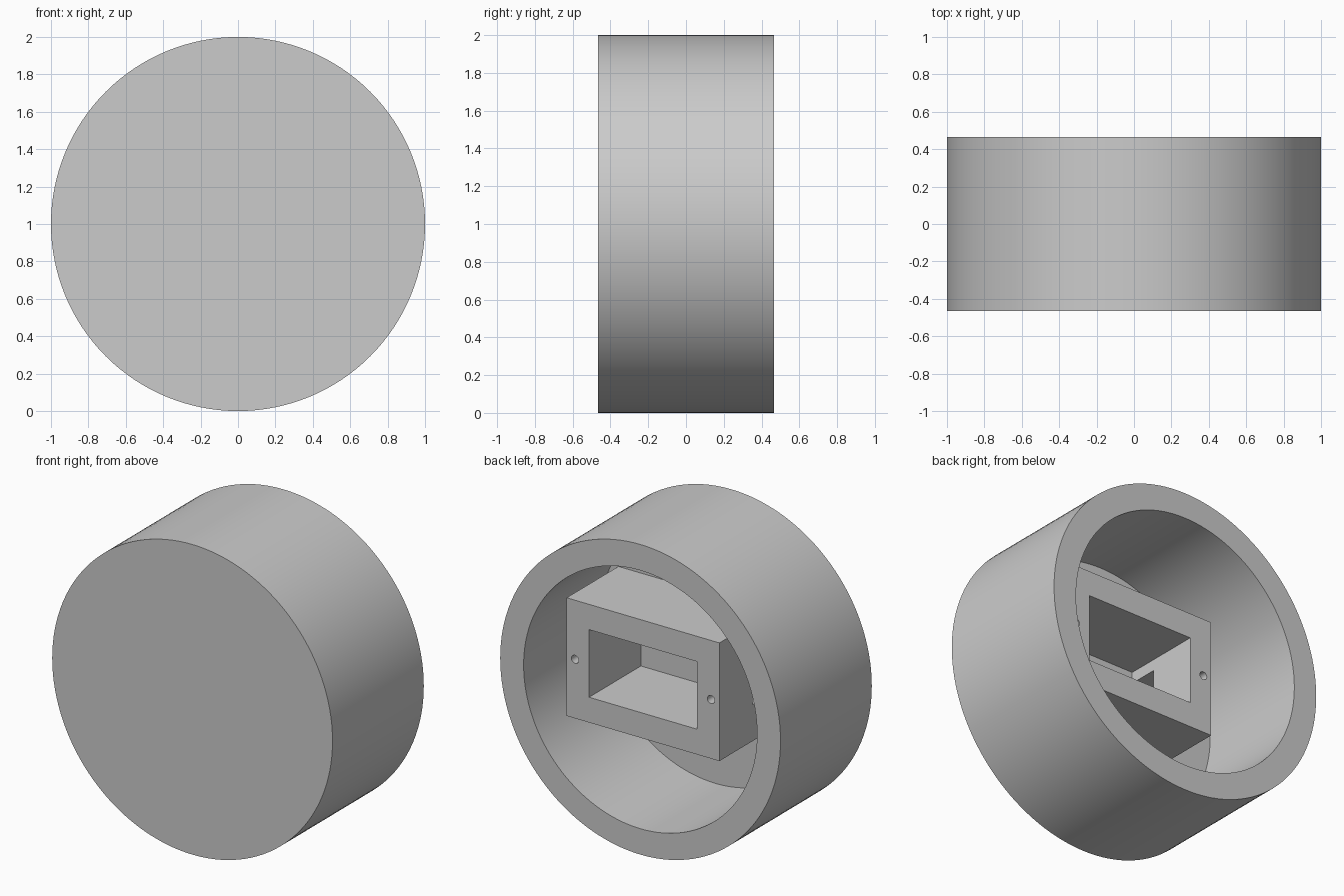
import bpy
from math import radians

cube = bpy.data.objects.get("Cube")
if cube:
    bpy.data.objects.remove(cube, do_unlink=True)

# One plain grey for everything
grey = bpy.data.materials.new("light_grey")
grey.use_nodes = True
colour = (0.6, 0.6, 0.6, 1)
grey.diffuse_color = colour
grey.node_tree.nodes["Principled BSDF"].inputs["Base Color"].default_value = colour

MID = 1.0                  # height of the axis
FRONT, BACK = -0.465, 0.465
FLOOR = -0.30              # inner floor of the cup
BOX_X, BOX_W, BOX_H = 0.147, 1.09, 0.762
BOX_Y = 0.228              # open face of the socket box
POCKET_W, POCKET_H = 0.77, 0.436
SINK = 0.02                # overlap into neighbouring parts


def finish(name):
    obj = bpy.context.object
    obj.name = obj.data.name = name
    obj.data.materials.append(grey)
    bpy.ops.object.transform_apply(location=True, rotation=True, scale=True)
    return obj


def rod(name, radius, y0, y1, x=0.0, sides=128):
    """Cylinder lying along y."""
    bpy.ops.mesh.primitive_cylinder_add(
        vertices=sides, radius=radius, depth=y1 - y0,
        location=(x, (y0 + y1) / 2, MID), rotation=(radians(90), 0, 0))
    return finish(name)


def block(name, x0, x1, y0, y1, height):
    """Box centred on the axis height."""
    bpy.ops.mesh.primitive_cube_add(size=1, location=((x0 + x1) / 2, (y0 + y1) / 2, MID))
    bpy.context.object.scale = (x1 - x0, y1 - y0, height)
    return finish(name)


def cut(target, cutter):
    mod = target.modifiers.new("cut", "BOOLEAN")
    mod.operation = "DIFFERENCE"
    mod.solver = "EXACT"
    mod.object = cutter
    bpy.context.view_layer.objects.active = target
    bpy.ops.object.modifier_apply(modifier=mod.name)
    bpy.data.objects.remove(cutter, do_unlink=True)


def smooth(obj):
    bpy.ops.object.select_all(action="DESELECT")
    obj.select_set(True)
    bpy.context.view_layer.objects.active = obj
    bpy.ops.object.shade_smooth_by_angle(angle=radians(30))


# Round cup, closed at the front and open at the back
housing = rod("round_housing", 1.0, FRONT, BACK)
cut(housing, rod("cavity_cutter", 0.833, FLOOR, BACK + SINK))
smooth(housing)

# Off-centre socket box standing on the cup floor
left, right = BOX_X - BOX_W / 2, BOX_X + BOX_W / 2
socket = block("socket_box", left, right, FLOOR - SINK, BOX_Y, BOX_H)
cut(socket, block("pocket_cutter", BOX_X - POCKET_W / 2, BOX_X + POCKET_W / 2,
                  FLOOR - 2 * SINK, BOX_Y + SINK, POCKET_H))

# Cable opening through one side wall, next to the floor
cut(socket, block("cable_cutter", left - SINK, BOX_X - POCKET_W / 2 + SINK,
                  FLOOR - 2 * SINK, -0.108, 0.29))

# Screw holes either side of the pocket
for side in (-1, 1):
    cut(socket, rod("screw_cutter", 0.026, BOX_Y - 0.25, BOX_Y + SINK,
                    BOX_X + side * 0.485, 32))
smooth(socket)
